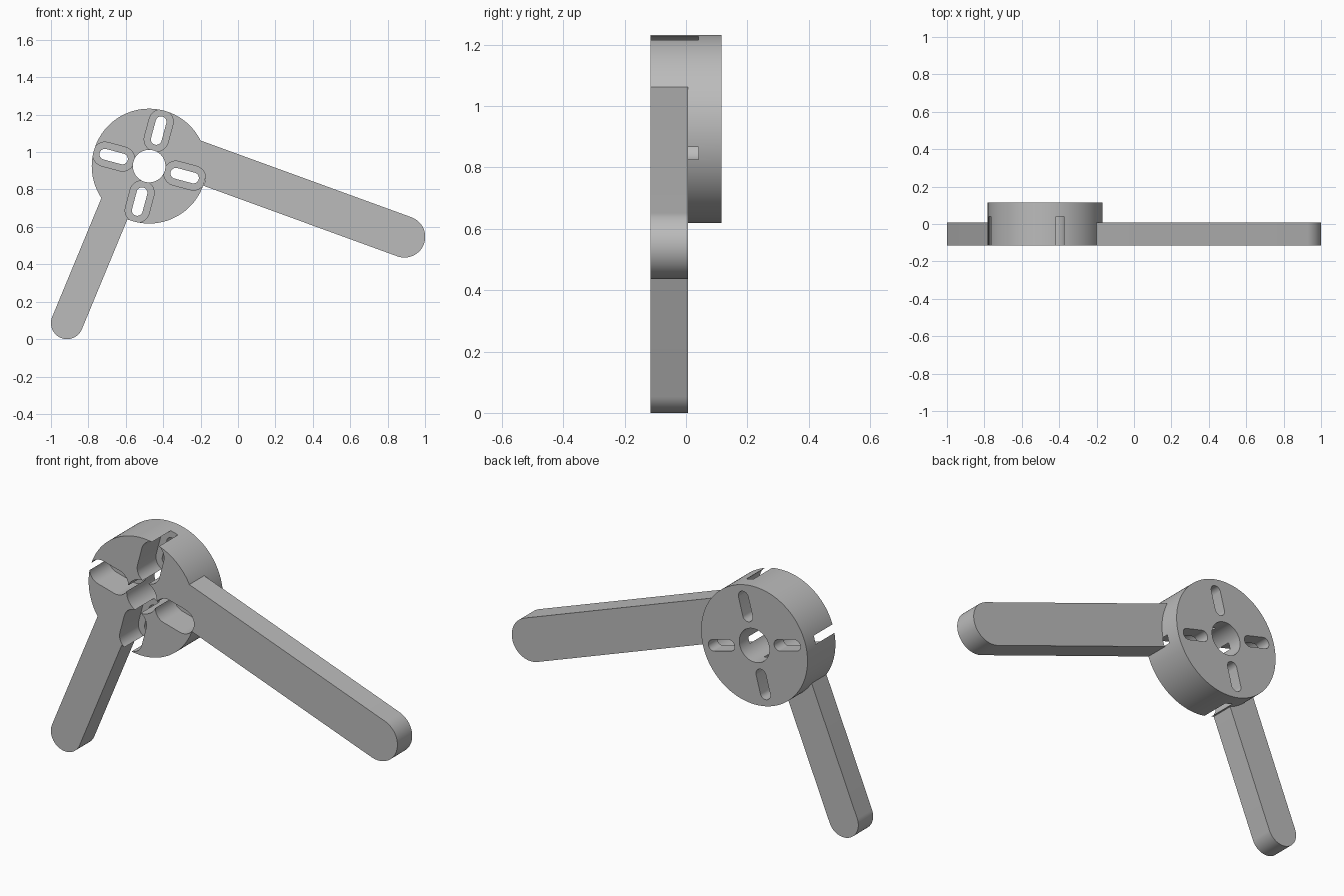
import bpy
import bmesh
from math import cos, sin, pi, radians
from mathutils import Vector

if "Cube" in bpy.data.objects:
    bpy.data.objects.remove(bpy.data.objects["Cube"], do_unlink=True)

HUB = Vector((-0.475, 0.925))      # hub centre in x, z
HUB_R, BORE_R = 0.307, 0.087
FRONT, BACK = -0.115, 0.115
ARM_BACK, RECESS_BACK = 0.007, 0.04

grey = bpy.data.materials.new("plain grey")
grey.use_nodes = True
grey.diffuse_color = (0.5, 0.5, 0.5, 1)
grey.node_tree.nodes["Principled BSDF"].inputs["Base Color"].default_value = (0.5, 0.5, 0.5, 1)


def direction(degrees):
    return Vector((cos(radians(degrees)), sin(radians(degrees))))


def arc(centre, radius, start, sweep, steps):
    return [centre + radius * direction(start + sweep * i / steps) for i in range(steps + 1)]


def circle(centre, radius, steps=128):
    return arc(centre, radius, 0, 360, steps)[:-1]


def slot(centre, angle, half, radius):
    # Straight-sided outline with a round cap at each end
    step = half * direction(angle)
    return (arc(centre + step, radius, angle - 90, 180, 24)
            + arc(centre - step, radius, angle + 90, 180, 24))


def arm_outline(tip, angle, length, radius):
    # Round cap at the tip, square end buried in the hub
    root = tip - length * direction(angle)
    side = radius * direction(angle + 90)
    return arc(tip, radius, angle - 90, 180, 32) + [root + side, root - side]


def prism(name, outline, y0, y1):
    bm = bmesh.new()
    face = bm.faces.new([bm.verts.new((p.x, y0, p.y)) for p in outline])
    extruded = bmesh.ops.extrude_face_region(bm, geom=[face])["geom"]
    moved = [v for v in extruded if isinstance(v, bmesh.types.BMVert)]
    bmesh.ops.translate(bm, verts=moved, vec=(0, y1 - y0, 0))
    bmesh.ops.recalc_face_normals(bm, faces=bm.faces)
    mesh = bpy.data.meshes.new(name)
    bm.to_mesh(mesh)
    bm.free()
    mesh.materials.append(grey)
    obj = bpy.data.objects.new(name, mesh)
    bpy.context.collection.objects.link(obj)
    return obj


def combine(target, tool, operation):
    bpy.ops.object.select_all(action="DESELECT")
    bpy.context.view_layer.objects.active = target
    target.select_set(True)
    mod = target.modifiers.new("combine", "BOOLEAN")
    mod.operation, mod.solver, mod.object = operation, "EXACT", tool
    bpy.ops.object.modifier_apply(modifier=mod.name)
    bpy.data.objects.remove(tool, do_unlink=True)


# Round hub with the two arms fused to its front half
bracket = prism("hub_with_arms", circle(HUB, HUB_R), FRONT, BACK)
long_arm = arm_outline(Vector((0.89, 0.547)), -20, 1.23, 0.111)
short_arm = arm_outline(Vector((-0.914, 0.086)), 247.5, 0.75, 0.086)
for name, outline in (("long_arm", long_arm), ("short_arm", short_arm)):
    combine(bracket, prism(name, outline, FRONT, ARM_BACK), "UNION")

# Central bore
combine(bracket, prism("bore", circle(HUB, BORE_R, 64), FRONT - 0.1, BACK + 0.1), "DIFFERENCE")

# Four through slots, each in a wider recess that just breaks the rim
for i in range(4):
    angle = -15 + 90 * i
    centre = HUB + 0.1965 * direction(angle)
    recess = prism("recess", slot(centre, angle, 0.0485, 0.065), FRONT - 0.1, RECESS_BACK)
    combine(bracket, recess, "DIFFERENCE")
    through = prism("through_slot", slot(centre, angle, 0.0485, 0.029), FRONT - 0.1, BACK + 0.1)
    combine(bracket, through, "DIFFERENCE")

bracket.select_set(True)
bpy.context.view_layer.objects.active = bracket
bpy.ops.object.shade_smooth_by_angle(angle=radians(30))
